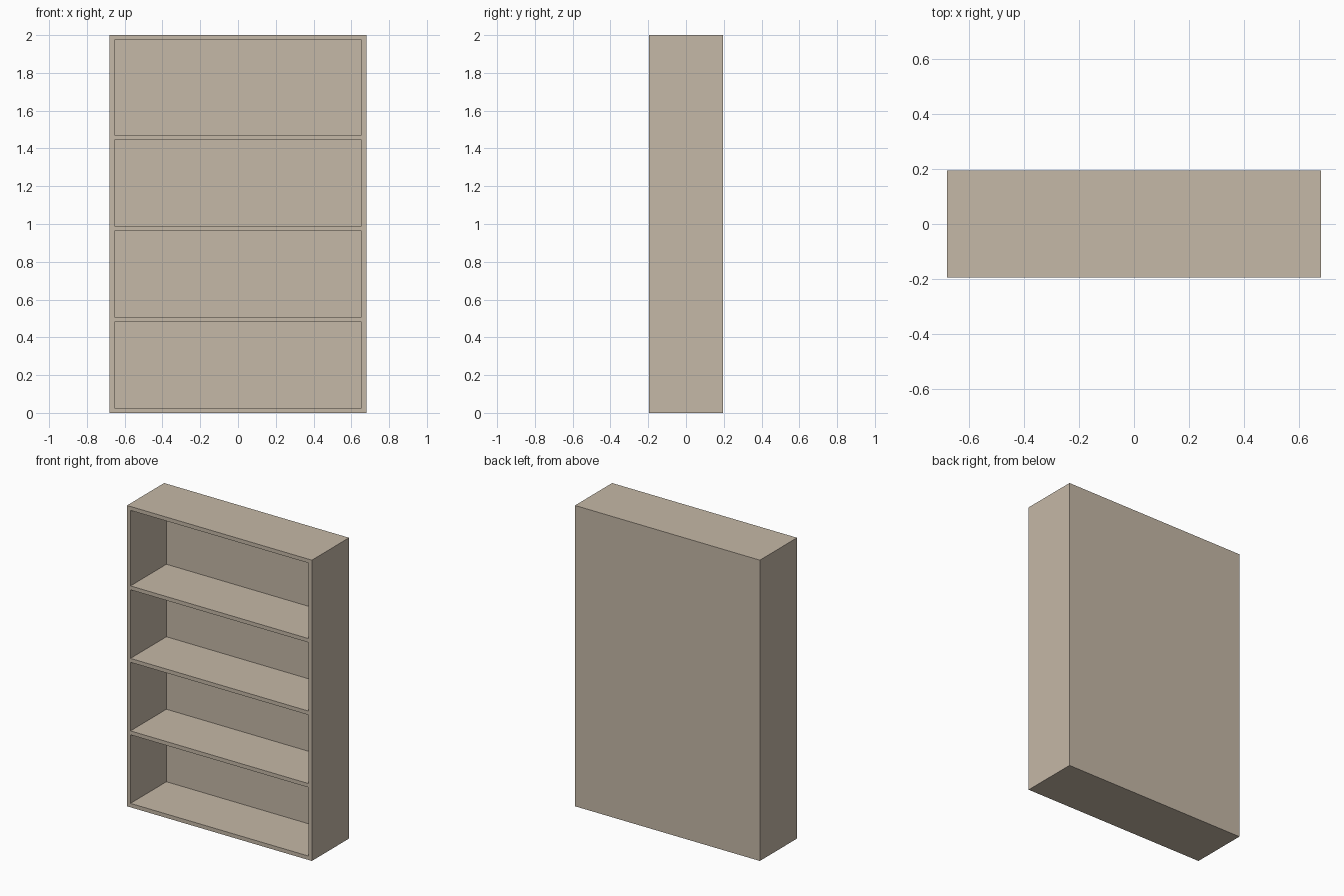
import bpy

cube = bpy.data.objects.get("Cube")
if cube:
    bpy.data.objects.remove(cube, do_unlink=True)

WIDTH, DEPTH, HEIGHT = 1.36, 0.39, 2.0
BOARD = 0.026        # board thickness
BACK = 0.013         # back panel thickness
PITCH = 0.482        # height from one shelf to the next

# Single wood colour
wood = bpy.data.materials.new("pale_wood")
wood.use_nodes = True
colour = (0.56, 0.48, 0.385, 1)
wood.diffuse_color = colour
wood.node_tree.nodes["Principled BSDF"].inputs["Base Color"].default_value = colour


def board(name, low, high):
    """Add a box panel spanning two opposite corners."""
    bpy.ops.mesh.primitive_cube_add(size=1, location=[(a + b) / 2 for a, b in zip(low, high)])
    panel = bpy.context.object
    panel.name = name
    panel.scale = [b - a for a, b in zip(low, high)]
    bpy.ops.object.transform_apply(location=False, rotation=False, scale=True)
    panel.data.materials.append(wood)


front, rear = -DEPTH / 2, DEPTH / 2
inner_rear = rear - BACK
outer = WIDTH / 2
inner = outer - BOARD

# Upright sides
board("right_side", (-outer, front, 0), (-inner, rear, HEIGHT))
board("left_side", (inner, front, 0), (outer, rear, HEIGHT))

# Top and bottom between the sides
board("bottom_board", (-inner, front, 0), (inner, rear, BOARD))
board("top_board", (-inner, front, HEIGHT - BOARD), (inner, rear, HEIGHT))

# Thin back panel closing the case
board("back_panel", (-inner, inner_rear, BOARD), (inner, rear, HEIGHT - BOARD))

# Evenly spaced shelves; the top bay takes the remaining height
for i, level in enumerate(("lower", "middle", "upper"), start=1):
    z = i * PITCH
    board(level + "_shelf", (-inner, front, z), (inner, inner_rear, z + BOARD))
